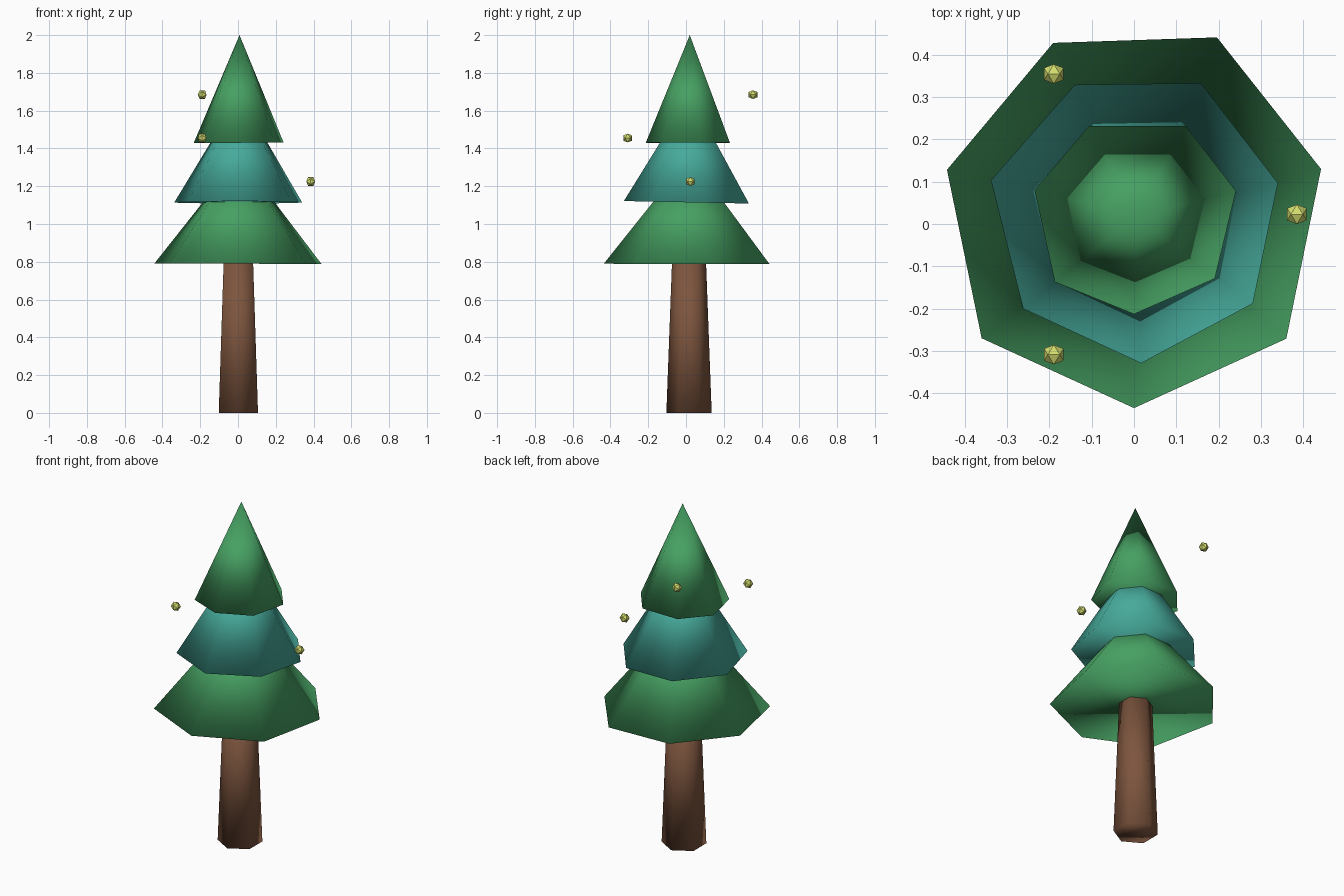
import bpy, bmesh, math
from mathutils import Vector

if "Cube" in bpy.data.objects:
    bpy.data.objects.remove(bpy.data.objects["Cube"])


def srgb(r, g, b):
    def lin(c):
        c /= 255
        return c / 12.92 if c <= 0.04045 else ((c + 0.055) / 1.055) ** 2.4
    return (lin(r), lin(g), lin(b), 1)


def material(name, rgb):
    m = bpy.data.materials.new(name)
    m.diffuse_color = srgb(*rgb)
    m.use_nodes = True
    m.node_tree.nodes["Principled BSDF"].inputs["Base Color"].default_value = m.diffuse_color
    return m


green = material("leaf green", (70, 160, 98))
teal = material("teal", (70, 170, 155))
brown = material("bark brown", (125, 85, 62))
lime = material("lime yellow", (212, 222, 110))


def finish(name, bm, mat, smooth):
    bmesh.ops.recalc_face_normals(bm, faces=bm.faces)
    for f in bm.faces:
        f.smooth = smooth
    me = bpy.data.meshes.new(name)
    bm.to_mesh(me)
    bm.free()
    me.materials.append(mat)
    ob = bpy.data.objects.new(name, me)
    bpy.context.collection.objects.link(ob)
    return ob


def tier(name, rim, z, tilt, mat):
    """Seven-sided closed cone over a slightly uneven, slightly tilted rim."""
    bm = bmesh.new()
    ring = [bm.verts.new((x, y, z + tilt[0] * x + tilt[1] * y)) for x, y in rim]
    apex = bm.verts.new((0.008, 0.02, z + 0.57))
    bm.faces.new(ring)
    for a, b in zip(ring, ring[1:] + ring[:1]):
        bm.faces.new((a, b, apex))
    return finish(name, bm, mat, True)


# Foliage tiers
tier("lower_tier", [(0, -.435), (.36, -.271), (.442, .13), (.196, .441),
                    (-.191, .428), (-.442, .128), (-.36, -.27)], 0.79, (-.004, 0), green)
tier("middle_tier", [(.017, -.329), (.281, -.188), (.34, .097), (.158, .333),
                     (-.14, .329), (-.338, .103), (-.262, -.2)], 1.115, (0, -.02), teal)
tier("upper_tier", [(0, -.213), (.191, -.129), (.241, .078), (.122, .232),
                    (-.106, .232), (-.235, .08), (-.187, -.137)], 1.43, (.01, 0), green)

# Tapered six-sided trunk
bm = bmesh.new()
rings = []
for z, r in ((0, 0.12), (0.8, 0.09)):
    rings.append([bm.verts.new((0.002 + r * math.sin(k * math.tau / 6),
                                0.016 + r * math.cos(k * math.tau / 6), z)) for k in range(6)])
for ring in rings:
    bm.faces.new(ring)
for k in range(6):
    j = (k + 1) % 6
    bm.faces.new((rings[0][k], rings[0][j], rings[1][j], rings[1][k]))
finish("trunk", bm, brown, True)

# Floating lights: icosahedra spiralling up around the tree
phi = (1 + math.sqrt(5)) / 2
for i in range(3):
    a = -i * math.tau / 3
    centre = Vector((0.002 + 0.383 * math.cos(a), 0.023 + 0.383 * math.sin(a), 1.225 + 0.23 * i))
    bm = bmesh.new()
    for s in (-1, 1):
        for t in (-phi, phi):
            for p in ((s, 0, t), (0, t, s), (t, s, 0)):
                bm.verts.new(centre + Vector(p).normalized() * 0.027)
    bmesh.ops.convex_hull(bm, input=bm.verts)
    finish(f"floating_light_{i + 1}", bm, lime, False)
